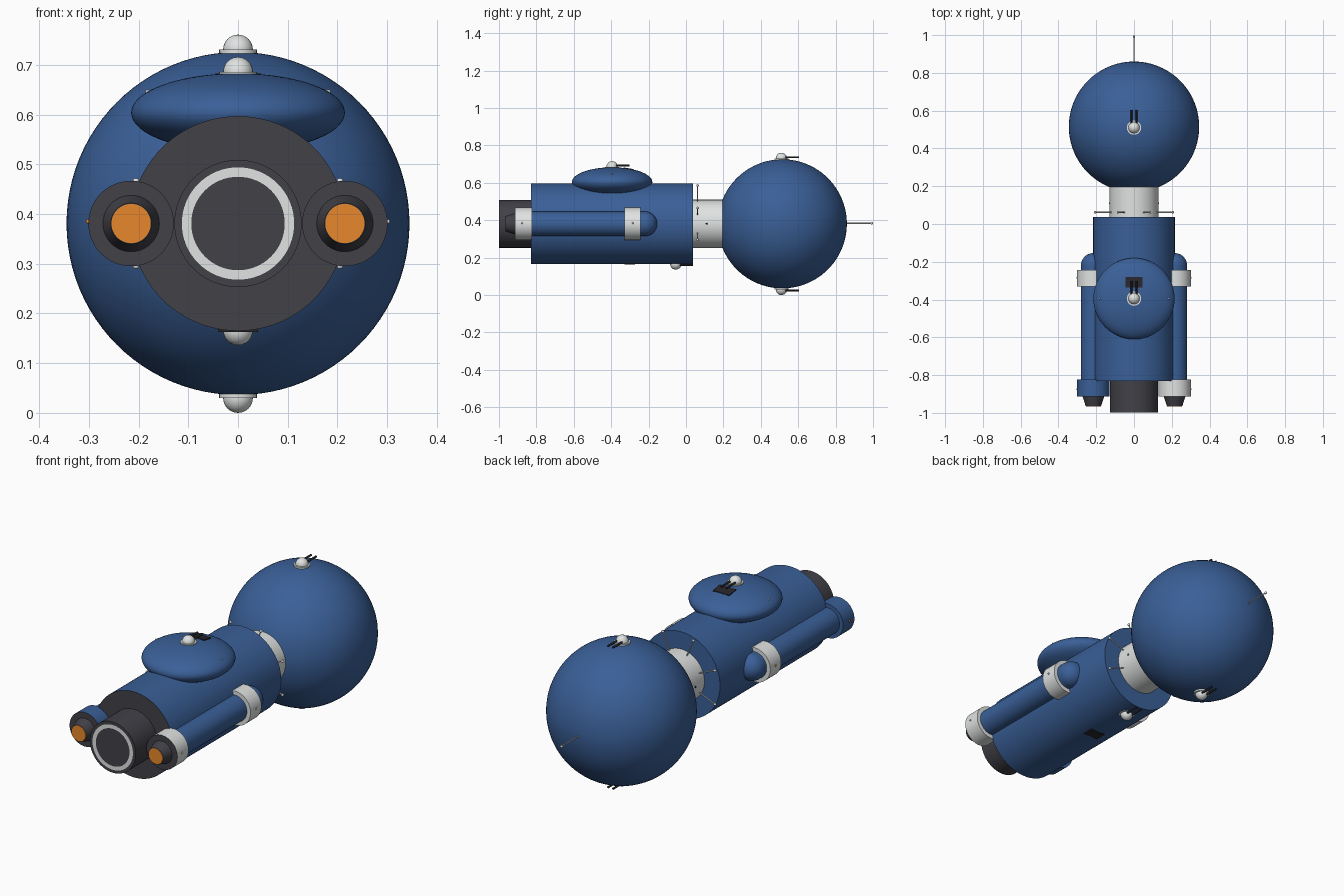
import bpy, bmesh, math
from mathutils import Vector, Matrix

if "Cube" in bpy.data.objects:
    bpy.data.objects.remove(bpy.data.objects["Cube"])

ZC = 0.381  # height of the main axis


def mat(name, rgb):
    m = bpy.data.materials.new(name)
    m.diffuse_color = (*rgb, 1)
    m.use_nodes = True
    m.node_tree.nodes["Principled BSDF"].inputs["Base Color"].default_value = m.diffuse_color
    return m


BLUE = mat("hull blue", (0.042, 0.115, 0.31))
WHITE = mat("off white", (0.75, 0.77, 0.77))
DARK = mat("dark grey", (0.053, 0.052, 0.064))
BLACK = mat("gun black", (0.02, 0.02, 0.025))
ORANGE = mat("engine orange", (0.8, 0.25, 0.025))


def finish(name, bm, *mats):
    bmesh.ops.recalc_face_normals(bm, faces=bm.faces)
    if len(mats) > 1:  # second colour goes on the rear-facing caps
        for f in bm.faces:
            f.material_index = int(f.normal.y < -0.95)
    me = bpy.data.meshes.new(name)
    bm.to_mesh(me)
    bm.free()
    for m in mats:
        me.materials.append(m)
    ob = bpy.data.objects.new(name, me)
    bpy.context.collection.objects.link(ob)
    bpy.ops.object.select_all(action='DESELECT')
    ob.select_set(True)
    bpy.context.view_layer.objects.active = ob
    bpy.ops.object.shade_smooth_by_angle(angle=math.radians(35))
    return ob


def rod(name, p0, p1, r0, *mats, r1=None, seg=48):
    """Cylinder or cone between two points."""
    p0, p1 = Vector(p0), Vector(p1)
    d = p1 - p0
    rot = d.to_track_quat('Z', 'Y').to_matrix().to_4x4()
    bm = bmesh.new()
    bmesh.ops.create_cone(bm, cap_ends=True, segments=seg, radius1=r0,
                          radius2=r0 if r1 is None else r1, depth=d.length,
                          matrix=Matrix.Translation((p0 + p1) / 2) @ rot)
    return finish(name, bm, *mats)


def ball(name, c, r, *mats, scale=(1, 1, 1), seg=24):
    bm = bmesh.new()
    bmesh.ops.create_uvsphere(bm, u_segments=seg, v_segments=seg // 2, radius=r,
                              matrix=Matrix.Translation(c) @ Matrix.Diagonal((*scale, 1)))
    return finish(name, bm, mats[0])


def box(name, c, size, m, tilt=0):
    bm = bmesh.new()
    bmesh.ops.create_cube(bm, size=1, matrix=Matrix.Translation(c)
                          @ Matrix.Rotation(tilt, 4, 'X') @ Matrix.Diagonal((*size, 1)))
    return finish(name, bm, m)


def antenna(name, p0, p1):
    rod(name, p0, p1, 0.003, WHITE, seg=8)
    ball(name + "_tip", p1, 0.007, WHITE, seg=10)


def turret(name, y, z, s):
    """Domed twin gun; s is +1 facing up, -1 facing down."""
    rod(name + "_base", (0, y, z - s * 0.008), (0, y, z), 0.038, WHITE, seg=32)
    ball(name + "_dome", (0, y, z), 0.03, WHITE)
    for x in (-0.014, 0.014):
        rod(name + "_barrel", (x, y, z + s * 0.006), (x, y + 0.093, z + s * 0.006),
            0.005, BLACK, seg=12)


# main hull
ball("command_sphere", (0, 0.515, ZC), 0.345, BLUE, seg=96)
rod("neck", (0, 0.0, ZC), (0, 0.25, ZC), 0.129, WHITE, seg=64)
rod("main_body", (0, -0.83, ZC), (0, 0.037, ZC), 0.216, BLUE, DARK, seg=96)
rod("main_engine", (0, -0.999, ZC), (0, -0.82, ZC), 0.128, DARK, seg=64)

# white ring on the main engine face
bm = bmesh.new()
loops = [[bm.verts.new((r * math.cos(a), -1.0, ZC + r * math.sin(a)))
          for a in [i * math.tau / 64 for i in range(64)]] for r in (0.094, 0.113)]
for i in range(64):
    j = (i + 1) % 64
    bm.faces.new((loops[0][i], loops[1][i], loops[1][j], loops[0][j]))
finish("engine_ring", bm, WHITE)

# flattened dorsal saucer
ball("dorsal_saucer", (0, -0.395, 0.604), 1, BLUE, scale=(0.215, 0.215, 0.079), seg=80)
box("saucer_panel", (0, -0.308, 0.674), (0.092, 0.056, 0.008), BLACK, tilt=-0.16)
box("belly_panel", (0, -0.30, 0.167), (0.08, 0.056, 0.008), BLACK)

# side engine pods
for s, side in ((-1, "left"), (1, "right")):
    x = s * 0.215

    def P(y):
        return (x, y, ZC)
    rod(side + "_pod", P(-0.84), P(-0.22), 0.066, BLUE)
    ball(side + "_pod_nose", P(-0.22), 0.066, BLUE, seg=48)
    rod(side + "_front_band", P(-0.33), P(-0.243), 0.086, WHITE)
    rod(side + "_rear_band", P(-0.914), P(-0.824), 0.086, BLUE if s < 0 else WHITE, DARK)
    rod(side + "_nozzle", P(-0.964), P(-0.91), 0.041, DARK, r1=0.058)
    rod(side + "_exhaust", P(-0.966), P(-0.96), 0.0395, ORANGE)
    for y in (-0.875, -0.285):
        ball(side + "_pod_light", (s * 0.301, y, ZC + 0.004), 0.005,
             ORANGE if s < 0 else WHITE, seg=10)
    # small sensors on hull and neck
    ball(side + "_neck_light", (s * 0.129, 0.11, ZC), 0.005, BLACK, seg=10)
    ball(side + "_saucer_light", (s * 0.182, -0.395, 0.646), 0.005, WHITE, seg=10)
    # neck antennas: one up and two sideways per side
    for deg in (22.5, 67.5, 112.5):
        d = Vector((s * math.sin(math.radians(deg)), 0, math.cos(math.radians(deg))))
        c = Vector((0, 0.062, ZC))
        antenna(side + "_neck_antenna", c + d * 0.12, c + d * 0.222)

# gun turrets
turret("sphere_top_turret", 0.51, ZC + 0.35, 1)
turret("sphere_bottom_turret", 0.51, ZC - 0.351, -1)
turret("saucer_turret", -0.395, 0.686, 1)
turret("belly_turret", -0.055, 0.166, -1)

# nose antenna
antenna("nose_antenna", (0, 0.85, ZC + 0.003), (0, 0.993, ZC + 0.003))
